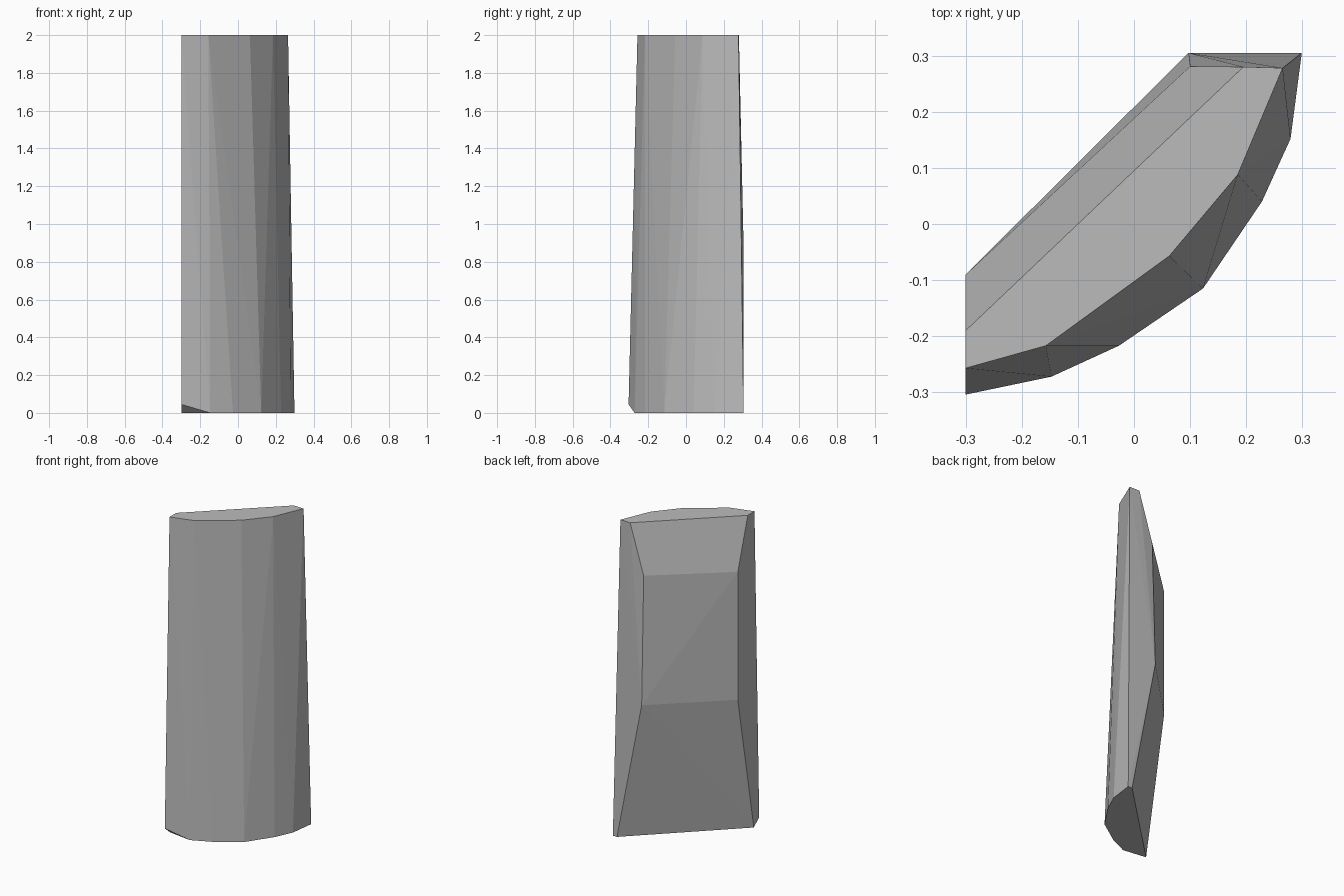
import bpy, bmesh, math

if "Cube" in bpy.data.objects:
    bpy.data.objects.remove(bpy.data.objects["Cube"])

# Outlines of the faceted slab (x, y)
LEFT, BACK = -0.30, 0.305
top = [(LEFT, -0.19), (LEFT, -0.257), (-0.157, -0.217), (0.063, -0.057),
       (0.185, 0.088), (0.265, 0.278), (0.195, 0.28)]
foot = [(LEFT, -0.25), (-0.147, -0.272), (-0.027, -0.217), (0.123, -0.115),
        (0.228, 0.04), (0.279, 0.152), (0.299, BACK), (0.27, BACK)]

points = [(x, y, 2.0) for x, y in top] + [(x, y, 0.0) for x, y in foot]
# Chipped foot corner
points.append((LEFT, -0.304, 0.045))
# Raised panel on the back
points += [(LEFT, -0.09, 1.68), (0.10, 0.281, 1.69),
           (LEFT, -0.09, 0.87), (0.097, BACK, 0.88)]

# Wrap the outlines in flat facets
bm = bmesh.new()
for p in points:
    bm.verts.new(p)
bmesh.ops.convex_hull(bm, input=bm.verts)
bmesh.ops.dissolve_limit(bm, angle_limit=math.radians(0.4),
                         verts=bm.verts, edges=bm.edges)
bmesh.ops.recalc_face_normals(bm, faces=bm.faces)

mesh = bpy.data.meshes.new("stone_slab")
bm.to_mesh(mesh)
bm.free()
slab = bpy.data.objects.new("stone_slab", mesh)
bpy.context.collection.objects.link(slab)

grey = bpy.data.materials.new("stone_grey")
grey.diffuse_color = (0.5, 0.5, 0.5, 1)
grey.use_nodes = True
grey.node_tree.nodes["Principled BSDF"].inputs["Base Color"].default_value = grey.diffuse_color
mesh.materials.append(grey)
